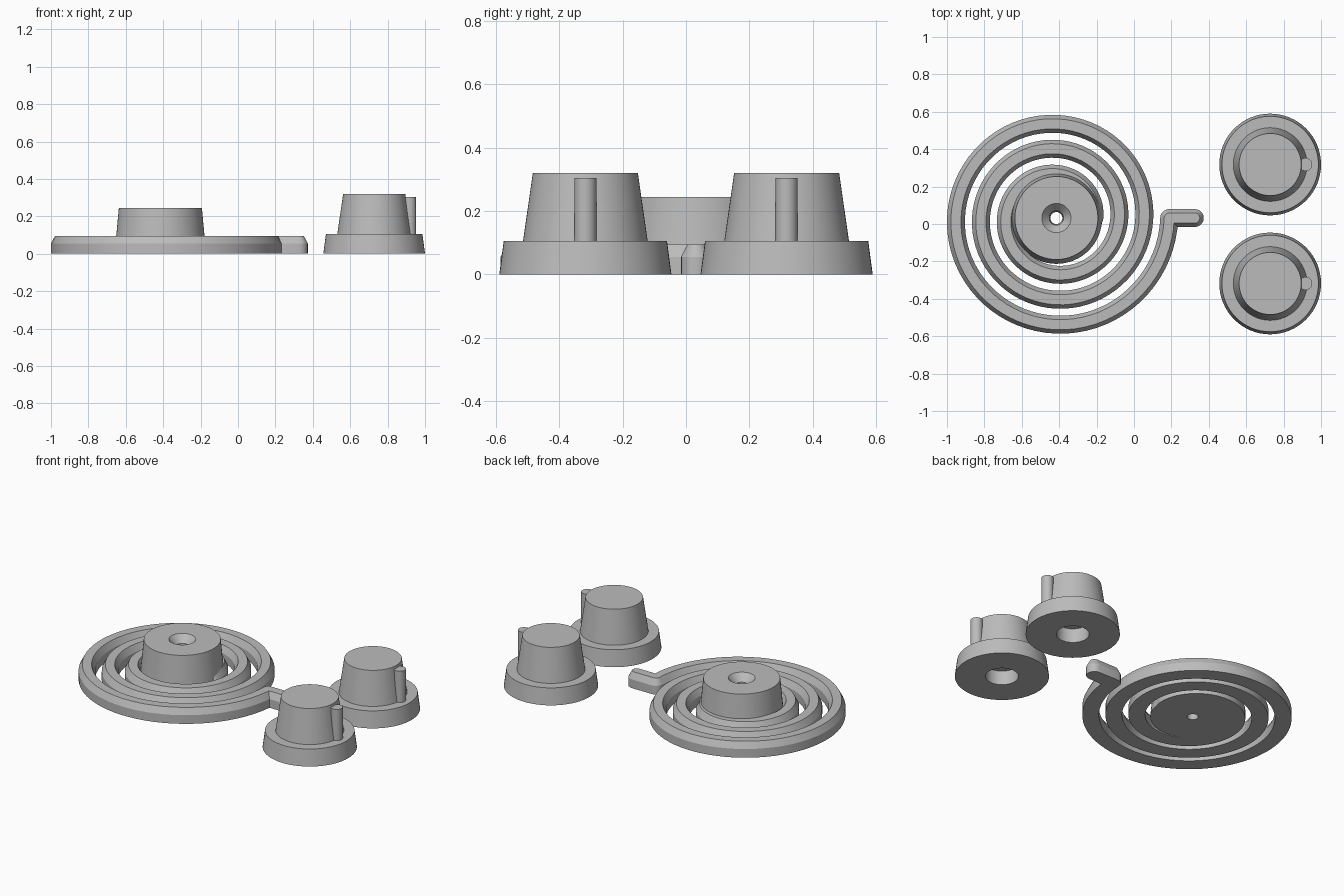
import bpy, bmesh, math
from mathutils import Vector

if "Cube" in bpy.data.objects:
    bpy.data.objects.remove(bpy.data.objects["Cube"])

grey = bpy.data.materials.new("plain grey")
grey.diffuse_color = (0.5, 0.5, 0.5, 1)
grey.use_nodes = True
grey.node_tree.nodes["Principled BSDF"].inputs["Base Color"].default_value = grey.diffuse_color
HX, HY = -0.415, 0.032          # spiral centre


def finish(name, bm, loc=(0, 0, 0)):
    bmesh.ops.recalc_face_normals(bm, faces=bm.faces)
    me = bpy.data.meshes.new(name)
    bm.to_mesh(me)
    bm.free()
    me.materials.append(grey)
    ob = bpy.data.objects.new(name, me)
    ob.location = loc
    bpy.context.collection.objects.link(ob)
    bpy.ops.object.select_all(action='DESELECT')
    ob.select_set(True)
    bpy.context.view_layer.objects.active = ob
    bpy.ops.object.shade_smooth_by_angle(angle=math.radians(25))
    return ob


def lathe(name, profile, loc, n=64, closed=False):
    """Turn an (r, z) profile; open profiles start and end on the axis."""
    bm = bmesh.new()
    rings = []
    for r, z in profile:
        if r == 0:
            rings.append([bm.verts.new((0, 0, z))] * n)
        else:
            rings.append([bm.verts.new((r * math.cos(2 * math.pi * i / n),
                                        r * math.sin(2 * math.pi * i / n), z)) for i in range(n)])
    pairs = list(zip(rings, rings[1:])) + ([(rings[-1], rings[0])] if closed else [])
    for a, b in pairs:
        for i in range(n):
            j = (i + 1) % n
            bm.faces.new(dict.fromkeys((a[i], a[j], b[j], b[i])))
    return finish(name, bm, loc)


def band(name, path, half=0.048, chamfer=0.021, height=0.095, cap=10):
    """Sweep a chamfered bar with rounded ends along a flat path."""
    pts = [Vector(p) for p in path]
    n = len(pts)
    normals = []
    for i in range(n):
        t = (pts[min(i + 1, n - 1)] - pts[max(i - 1, 0)]).normalized()
        normals.append(Vector((-t.y, t.x)))

    def arc(p, nor):
        out = []
        for k in range(1, cap):
            a = -math.pi * k / cap
            out.append((p, Vector((nor.x * math.cos(a) - nor.y * math.sin(a),
                                   nor.x * math.sin(a) + nor.y * math.cos(a)))))
        return out
    outline = list(zip(pts, normals)) + arc(pts[-1], normals[-1])
    outline += [(p, -v) for p, v in zip(reversed(pts), reversed(normals))]
    outline += arc(pts[0], -normals[0])
    bm = bmesh.new()
    layers = []
    for off, z in ((half, 0), (half, 0.055), (half - chamfer, height)):
        layers.append([bm.verts.new((*(p + v * off), z)) for p, v in outline])
    m = len(outline)
    for a, b in zip(layers, layers[1:]):
        for i in range(m):
            j = (i + 1) % m
            bm.faces.new((a[i], a[j], b[j], b[i]))
    # flat top and bottom, strip by strip with fans at the ends
    for L in (layers[0], layers[-1]):
        right = [L[2 * n + cap - 2 - i] for i in range(n)]
        for i in range(n - 1):
            bm.faces.new((L[i], L[i + 1], right[i + 1], right[i]))
        bm.faces.new(L[n - 1:n + cap])
        bm.faces.new(L[2 * n + cap - 2:] + [L[0]])
    return finish(name, bm)


# Spiral arm: three turns growing outwards, then a short straight tab
spiral = []
TURN = 72
for i in range(3 * TURN + 1):
    t = i / TURN
    a = 2 * math.pi * t
    r = 0.203 + 0.1335 * t
    spiral.append((HX + r * math.cos(a), HY + r * math.sin(a)))
end = spiral[-1]
band("spiral_arm", spiral)
band("spiral_tab", [end, (0.325, end[1])])

# Hub with countersunk through hole
lathe("hub", [(0.245, 0), (0.222, 0.245), (0.078, 0.245), (0.038, 0.2), (0.032, 0)],
      (HX, HY, 0), closed=True)

# Two knobs, each a stepped cone with a recess below and a pointer rib
for side, y in (("front", -0.318), ("back", 0.318)):
    lathe(side + "_knob", [(0, 0.09), (0.095, 0.09), (0.095, 0), (0.272, 0), (0.258, 0.105),
                           (0.197, 0.105), (0.166, 0.32), (0, 0.32)], (0.728, y, 0))
    lathe(side + "_pointer", [(0, 0.1), (0.035, 0.1), (0.035, 0.304), (0, 0.304)],
          (0.918, y, 0), n=24)
